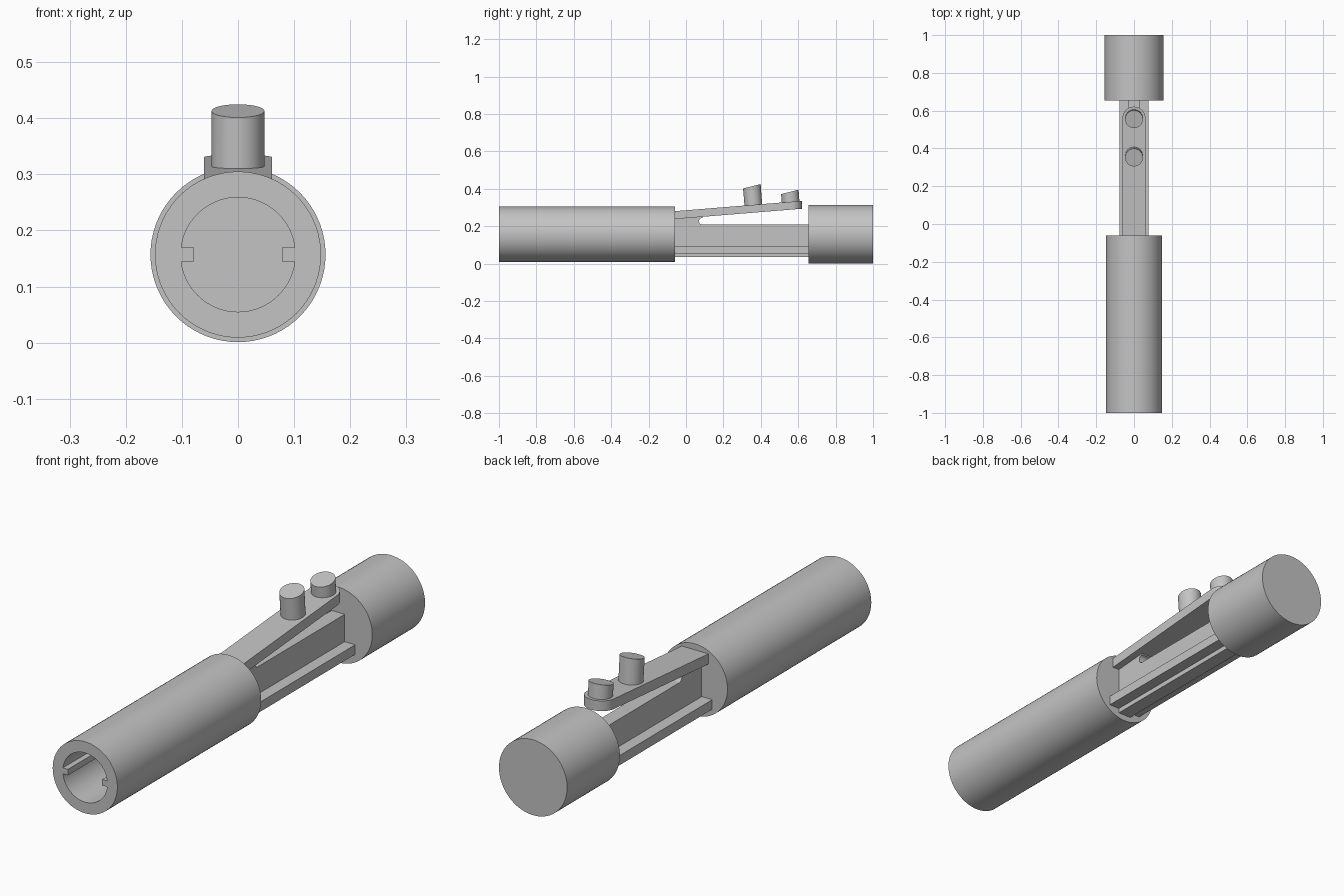
import bpy, bmesh, math
from mathutils import Vector, Matrix

cube = bpy.data.objects.get("Cube")
if cube:
    bpy.data.objects.remove(cube, do_unlink=True)

GREY = (0.55, 0.55, 0.55, 1)
mat = bpy.data.materials.new("plain grey")
mat.use_nodes = True
mat.diffuse_color = GREY
mat.node_tree.nodes["Principled BSDF"].inputs["Base Color"].default_value = GREY

AXIS_Z = 0.157
JOINT = -0.06
SLOPE = 0.081


def arm_top(y):
    return 0.28 + SLOPE * (y - JOINT)


def finish(name, bm):
    bmesh.ops.remove_doubles(bm, verts=bm.verts, dist=1e-5)
    bmesh.ops.recalc_face_normals(bm, faces=bm.faces)
    mesh = bpy.data.meshes.new(name)
    bm.to_mesh(mesh)
    bm.free()
    obj = bpy.data.objects.new(name, mesh)
    bpy.context.collection.objects.link(obj)
    mesh.materials.append(mat)
    bpy.ops.object.select_all(action='DESELECT')
    obj.select_set(True)
    bpy.context.view_layer.objects.active = obj
    bpy.ops.object.shade_smooth_by_angle(angle=math.radians(30))
    return obj


def lathe(name, profile):
    """Spin (radius, y) points about the long axis."""
    bm = bmesh.new()
    verts = [bm.verts.new((r, y, AXIS_Z)) for r, y in profile]
    edges = [bm.edges.new(pair) for pair in zip(verts, verts[1:])]
    bmesh.ops.spin(bm, geom=verts + edges, cent=(0, 0, AXIS_Z), axis=(0, 1, 0),
                   angle=math.tau, steps=72)
    return finish(name, bm)


def extrude(name, points, direction):
    """Extrude a closed outline along a vector."""
    bm = bmesh.new()
    face = bm.faces.new([bm.verts.new(p) for p in points])
    out = bmesh.ops.extrude_face_region(bm, geom=[face], use_keep_orig=True)
    moved = [g for g in out["geom"] if isinstance(g, bmesh.types.BMVert)]
    bmesh.ops.translate(bm, verts=moved, vec=direction)
    return finish(name, bm)


def box(name, x, y, z):
    corners = [(x[0], y[0], z[0]), (x[1], y[0], z[0]), (x[1], y[0], z[1]), (x[0], y[0], z[1])]
    return extrude(name, corners, (0, y[1] - y[0], 0))


# Hollow front sleeve and solid rear cap
BORE_END = -0.12
lathe("front_sleeve", [(0, BORE_END), (0.102, BORE_END), (0.102, -1), (0.148, -1),
                       (0.148, JOINT), (0, JOINT)])
lathe("rear_cap", [(0, 0.655), (0.156, 0.655), (0.156, 1), (0, 1)])

# Guide keys inside the bore
for side, label in ((1, "left"), (-1, "right")):
    box(label + "_bore_key", sorted((side * 0.078, side * 0.106)), (-1, BORE_END), (0.145, 0.17))

# Cross-shaped connecting beam
half = [(0.03, 0.035), (0.03, 0.055), (0.078, 0.055), (0.078, 0.095), (0.03, 0.095), (0.03, 0.208)]
section = half + [(-x, z) for x, z in reversed(half)]
extrude("connecting_beam", [(x, JOINT, z) for x, z in section], (0, 0.655 - JOINT, 0))

# Web joining the beam to the lever, with a rounded notch
notch = [(0.087 - 0.018 * math.cos(a), 0.226 + 0.018 * math.sin(a))
         for a in (math.radians(-90 + 18 * i) for i in range(11))]
web = [(JOINT, 0.2)] + [(0.087, 0.2)] + notch + [(0.087, 0.255), (JOINT, 0.25)]
extrude("lever_web", [(-0.03, y, z) for y, z in web], (0.06, 0, 0))

# Sloping lever with a rounded tip
TIP = 0.56
outline = [(-0.061, JOINT), (0.061, JOINT)]
outline += [(0.061 * math.cos(math.pi * i / 24), TIP + 0.061 * math.sin(math.pi * i / 24))
            for i in range(25)]
extrude("lever", [(x, y, arm_top(y)) for x, y in outline], (0, 0, -0.042))

# Buttons square to the lever, with slanted tops
for name, y, height in (("tall_button", 0.352, 0.413), ("short_button", 0.555, 0.383)):
    base = arm_top(y) - 0.01
    lean = SLOPE * (height - base)
    bm = bmesh.new()
    bmesh.ops.create_cone(bm, cap_ends=True, segments=48, radius1=0.047, radius2=0.047, depth=1)
    for v in bm.verts:
        top = v.co.z > 0
        dy = v.co.y
        v.co.z = height + 0.25 * dy if top else base + SLOPE * dy
        v.co.y = y + dy + (0 if top else lean)
    finish(name, bm)
